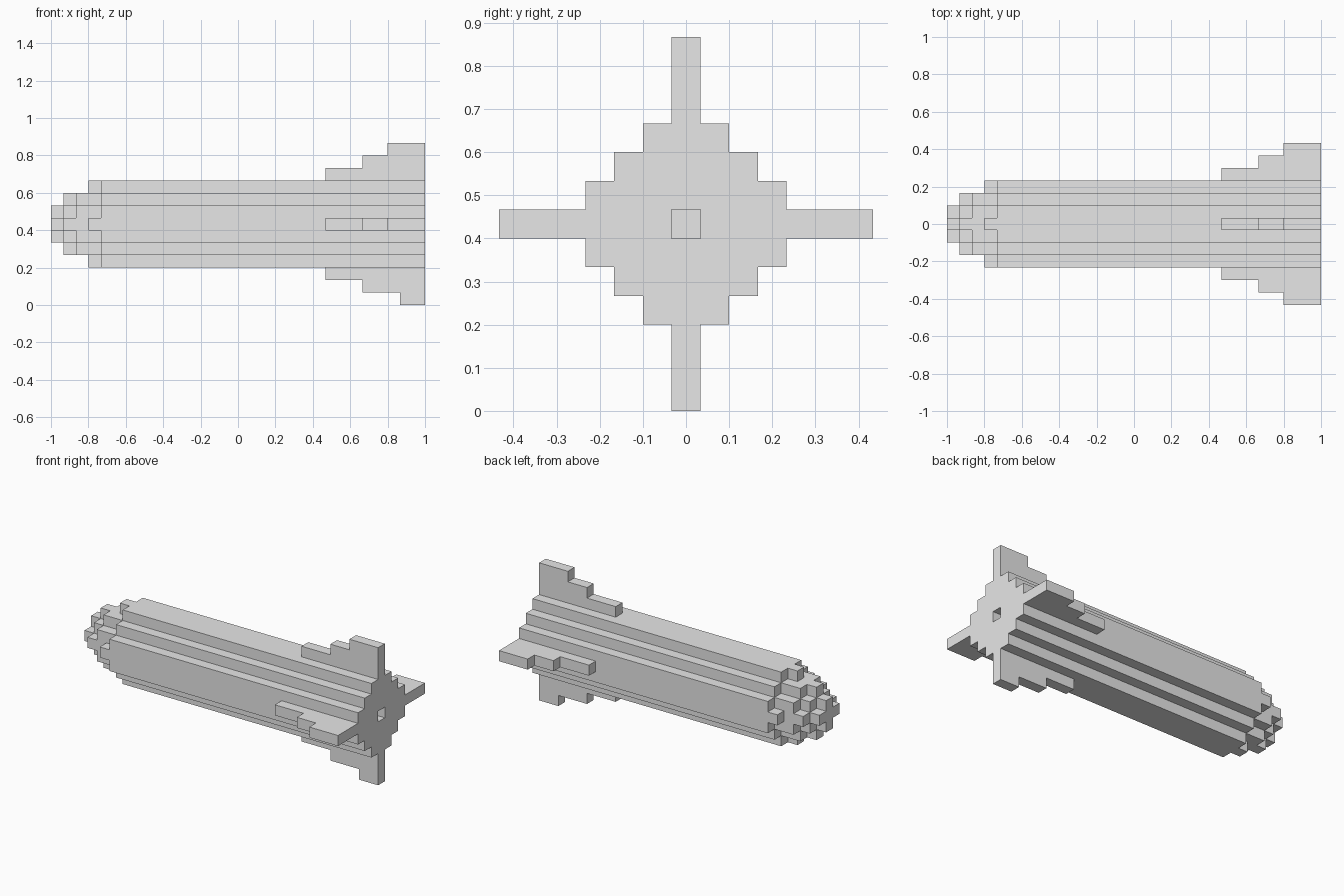
import bpy, bmesh, math
from mathutils import Vector

UNIT = 1 / 15          # edge of one block
LENGTH = 30            # blocks from nose to tail
MID_Z = 6.5 * UNIT     # height of the long axis

if "Cube" in bpy.data.objects:
    bpy.data.objects.remove(bpy.data.objects["Cube"], do_unlink=True)

grey = bpy.data.materials.new("plain grey")
grey.use_nodes = True
grey.diffuse_color = (0.8, 0.8, 0.8, 1)
grey.node_tree.nodes["Principled BSDF"].inputs["Base Color"].default_value = (0.8, 0.8, 0.8, 1)


def finish(name, bm):
    bmesh.ops.recalc_face_normals(bm, faces=bm.faces)
    mesh = bpy.data.meshes.new(name)
    bm.to_mesh(mesh)
    bm.free()
    mesh.materials.append(grey)
    obj = bpy.data.objects.new(name, mesh)
    bpy.context.collection.objects.link(obj)
    return obj


def block_object(name, cells):
    """Skin a set of (i, j, k) blocks, keeping only exposed sides."""
    bm = bmesh.new()
    for cell in cells:
        centre = Vector((cell[0] + 0.5 - LENGTH / 2, cell[1], cell[2]))
        for axis in range(3):
            for sign in (-1, 1):
                neighbour = list(cell)
                neighbour[axis] += sign
                if tuple(neighbour) in cells:
                    continue
                n, u, v = Vector(), Vector(), Vector()
                n[axis] = sign / 2
                u[(axis + 1) % 3] = sign / 2
                v[(axis + 2) % 3] = 0.5
                corners = [centre + n + a * u + b * v
                           for a, b in ((-1, -1), (1, -1), (1, 1), (-1, 1))]
                bm.faces.new([bm.verts.new(c * UNIT + Vector((0, 0, MID_Z)))
                              for c in corners])
    bmesh.ops.remove_doubles(bm, verts=bm.verts, dist=UNIT / 100)
    bmesh.ops.dissolve_limit(bm, angle_limit=math.radians(1),
                             verts=bm.verts, edges=bm.edges)
    return finish(name, bm)


def start(j, k):
    """First block along the length for a place in the round section."""
    r2 = j * j + k * k
    if r2 == 8:
        return 4
    for index, limit in enumerate((1, 4, 5, 9, 10)):
        if r2 <= limit:
            return index
    return LENGTH


# Hull with rounded nose and a small nozzle recess in the tail
hull = {(i, j, k) for j in range(-3, 4) for k in range(-3, 4)
        for i in range(start(j, k), LENGTH)}
hull.discard((LENGTH - 1, 0, 0))
block_object("hull", hull)


# Stepped tail fins, one block thick, turned about the long axis
def fin(name, starts, turn):
    profile = [(LENGTH, 3.5)]
    for step, x in enumerate(starts):
        profile += [(x, 3.5 + step), (x, 4.5 + step)]
    profile.append((LENGTH, 3.5 + len(starts)))
    bm = bmesh.new()
    face = bm.faces.new([bm.verts.new(((x - LENGTH / 2) * UNIT, -UNIT / 2, r * UNIT))
                         for x, r in profile])
    out = bmesh.ops.extrude_face_region(bm, geom=[face])["geom"]
    bmesh.ops.translate(bm, vec=(0, UNIT, 0),
                        verts=[g for g in out if isinstance(g, bmesh.types.BMVert)])
    obj = finish(name, bm)
    obj.location.z = MID_Z
    obj.rotation_euler.x = math.radians(turn)


for name, last, turn in (("top_fin", 27, 0), ("front_fin", 27, 90),
                         ("bottom_fin", 28, 180), ("back_fin", 27, 270)):
    fin(name, (22, 25, last), turn)
